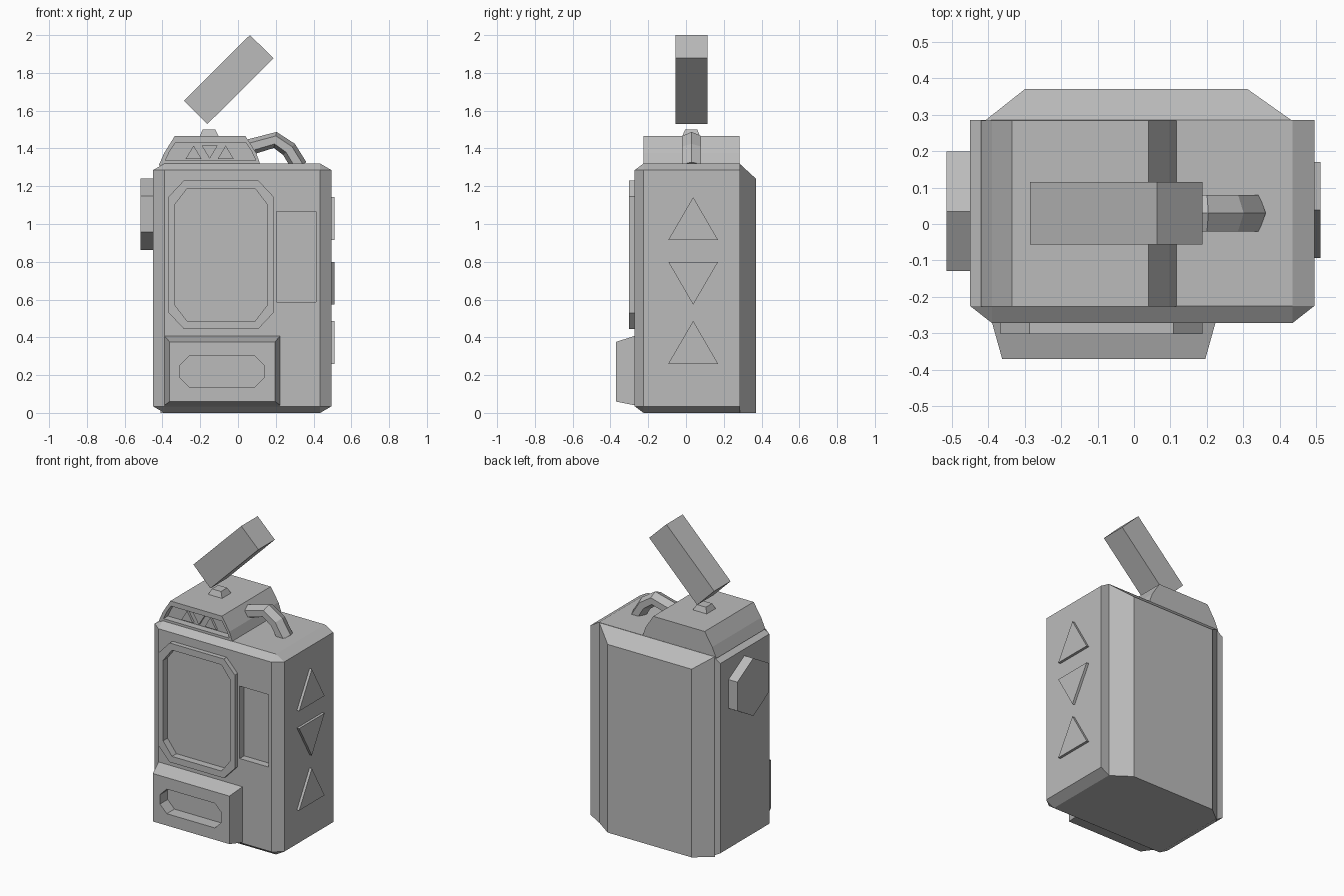
import bpy, bmesh
from math import sin, cos, pi
from mathutils import Vector

cube = bpy.data.objects.get("Cube")
if cube:
    bpy.data.objects.remove(cube, do_unlink=True)

# single plain grey
grey = bpy.data.materials.new("plain grey")
grey.use_nodes = True
COLOUR = (0.5, 0.5, 0.5, 1)
grey.diffuse_color = COLOUR
for node in grey.node_tree.nodes:
    if node.type == 'BSDF_PRINCIPLED':
        node.inputs["Base Color"].default_value = COLOUR


def finish(name, bm):
    bmesh.ops.recalc_face_normals(bm, faces=bm.faces[:])
    mesh = bpy.data.meshes.new(name)
    bm.to_mesh(mesh)
    bm.free()
    mesh.materials.append(grey)
    ob = bpy.data.objects.new(name, mesh)
    bpy.context.collection.objects.link(ob)
    return ob


def hull(name, points):
    """Convex solid around the points, with flat areas merged."""
    bm = bmesh.new()
    for p in points:
        bm.verts.new(p)
    bmesh.ops.convex_hull(bm, input=bm.verts[:])
    bmesh.ops.dissolve_limit(bm, angle_limit=0.01, verts=bm.verts[:], edges=bm.edges[:])
    return finish(name, bm)


def prism_y(name, outline, y0, y1):
    return hull(name, [(x, y, z) for x, z in outline for y in (y0, y1)])


def prism_x(name, outline, x0, x1):
    return hull(name, [(x, y, z) for y, z in outline for x in (x0, x1)])


def box(xs, ys, zs):
    return [(x, y, z) for x in xs for y in ys for z in zs]


def octagon(x0, x1, z0, z1, cx, cz):
    return [(x0, z0 + cz), (x0 + cx, z0), (x1 - cx, z0), (x1, z0 + cz),
            (x1, z1 - cz), (x1 - cx, z1), (x0 + cx, z1), (x0, z1 - cz)]


def cut(ob, cutter):
    """Carve a recess, then discard the cutter."""
    cutter.hide_render = True
    mod = ob.modifiers.new("recess", 'BOOLEAN')
    mod.operation = 'DIFFERENCE'
    mod.solver = 'EXACT'
    mod.object = cutter
    bpy.context.view_layer.objects.active = ob
    bpy.ops.object.modifier_apply(modifier=mod.name)
    bpy.data.objects.remove(cutter, do_unlink=True)


# chamfered body
inner_x, outer_x = (-0.39, 0.435), (-0.45, 0.495)
inner_z, outer_z = (0.035, 1.285), (0, 1.32)
body = hull("body", box(inner_x, [-0.272], inner_z)
            + box(outer_x, (-0.225, 0.285), inner_z)
            + box(inner_x, (-0.225, 0.285), outer_z))
hull("back_panel", box((-0.41, 0.435), [0.283], outer_z)
     + box((-0.30, 0.312), [0.37], (0, 1.24)))

# screen recess, raised frame and side slot
screen = octagon(-0.335, 0.156, 0.487, 1.187, 0.065, 0.085)
rim = octagon(-0.367, 0.188, 0.445, 1.23, 0.08, 0.085)
cut(body, prism_y("screen_cutter", screen, -0.4, -0.255))
cut(body, prism_y("slot_cutter", [(x, z) for x in (0.203, 0.412) for z in (0.588, 1.065)],
                  -0.4, -0.225))
frame = prism_y("screen_frame", rim, -0.302, -0.27)
cut(frame, prism_y("frame_cutter", screen, -0.4, -0.2))

# lower front tray with a deep slot
tray = hull("front_tray", box((-0.39, 0.224), [-0.27], (0.04, 0.408))
            + box((-0.362, 0.196), [-0.37], (0.06, 0.376)))
cut(tray, prism_y("tray_cutter", octagon(-0.31, 0.14, 0.138, 0.30, 0.05, 0.05), -0.5, -0.29))

# lid with a recessed front and three small triangles
lid = prism_y("lid", [(-0.42, 1.31), (-0.39, 1.377), (-0.335, 1.465),
                      (0.04, 1.465), (0.096, 1.377), (0.12, 1.31)], -0.226, 0.284)
cut(lid, prism_y("lid_cutter", [(-0.385, 1.335), (-0.362, 1.385), (-0.33, 1.432),
                                (0.04, 1.432), (0.072, 1.385), (0.095, 1.335)], -0.4, -0.18))


def triangle(centre, half, low, high, up):
    base, tip = (low, high) if up else (high, low)
    return [(centre - half, base), (centre + half, base), (centre, tip)]


for i in range(3):
    prism_y(f"lid_triangle_{i + 1}",
            triangle(-0.235 + 0.085 * i, 0.042, 1.345, 1.415, i != 1), -0.195, -0.178)

# raised triangles on one side
for i, low in enumerate((0.26, 0.573, 0.915)):
    prism_x(f"side_triangle_{i + 1}",
            triangle(0.038, 0.132, low, low + 0.227, i != 1), 0.49, 0.512)

# hexagonal knob on the other side
prism_x("side_knob", [(0.035 + 0.19 * sin(k * pi / 3), 1.052 + 0.19 * cos(k * pi / 3))
                      for k in range(6)], -0.515, -0.44)

# button and tilted block above
hull("lid_button", box((-0.205, -0.10), (-0.022, 0.076), [1.46])
     + box((-0.187, -0.12), (-0.005, 0.06), [1.5]))
prism_y("tilted_block", [(0.063, 2.0), (0.188, 1.878), (-0.162, 1.529), (-0.286, 1.653)],
        -0.056, 0.115)

# six-sided handle swept along a bent path
path = [Vector(p) for p in ((0.03, 0.03, 1.398), (0.197, 0.03, 1.445),
                            (0.27, 0.03, 1.395), (0.325, 0.03, 1.305))]
bm = bmesh.new()
rings = []
for i, p in enumerate(path):
    before = (p - path[i - 1]).normalized() if i else None
    after = (path[i + 1] - p).normalized() if i < len(path) - 1 else None
    along = ((before or after) + (after or before)).normalized()
    out = Vector((-along.z, 0, along.x))
    rings.append([bm.verts.new(p + out * 0.043 * cos(k * pi / 3)
                               + Vector((0, 0.058 * sin(k * pi / 3), 0))) for k in range(6)])
for a, b in zip(rings, rings[1:]):
    for k in range(6):
        n = (k + 1) % 6
        bm.faces.new((a[k], a[n], b[n], b[k]))
bm.faces.new(rings[0])
bm.faces.new(rings[-1])
finish("handle", bm)
